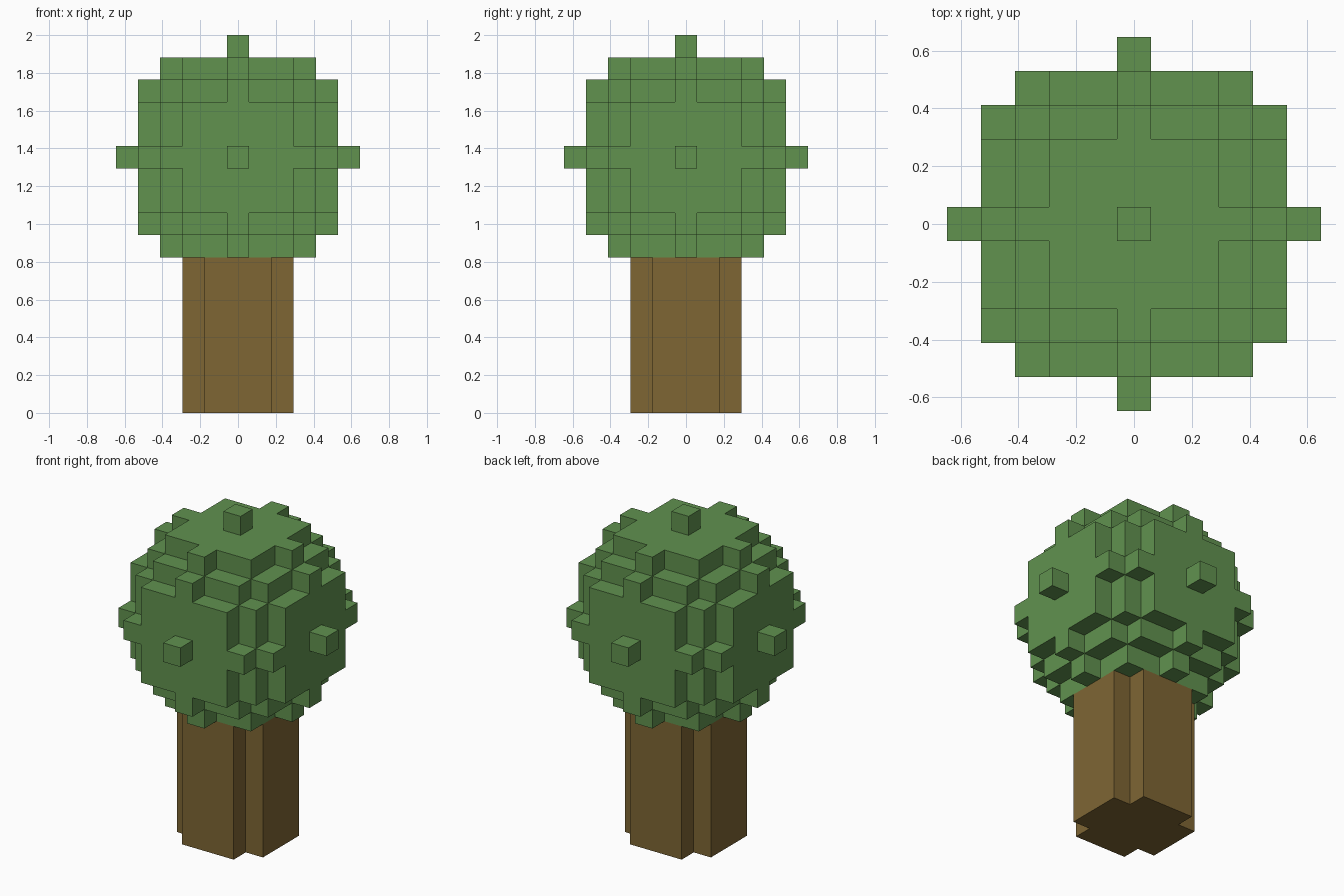
import bpy
import bmesh
from mathutils import Vector

cube = bpy.data.objects.get("Cube")
if cube:
    bpy.data.objects.remove(cube, do_unlink=True)

BLOCK = 2 / 17          # the tree is 17 blocks tall
TRUNK_BLOCKS = 7
CROWN_RADIUS = 5


def make_material(name, colour):
    mat = bpy.data.materials.new(name)
    mat.use_nodes = True
    mat.diffuse_color = colour
    bsdf = next(n for n in mat.node_tree.nodes if n.type == 'BSDF_PRINCIPLED')
    bsdf.inputs["Base Color"].default_value = colour
    bsdf.inputs["Roughness"].default_value = 0.9
    return mat


def make_object(name, bm, mat, z=0.0):
    bmesh.ops.recalc_face_normals(bm, faces=bm.faces)
    mesh = bpy.data.meshes.new(name)
    bm.to_mesh(mesh)
    bm.free()
    mesh.materials.append(mat)
    obj = bpy.data.objects.new(name, mesh)
    obj.location.z = z
    bpy.context.collection.objects.link(obj)
    return obj


leaf_green = make_material("leaf green", (0.119, 0.287, 0.078, 1))
bark_brown = make_material("bark brown", (0.209, 0.133, 0.034, 1))

# Trunk: a square with notched corners, extruded upward
quarter = [(2.5, -1.5), (2.5, 1.5), (1.5, 1.5)]
bm = bmesh.new()
outline = []
for turn in range(4):
    for x, y in quarter:
        for _ in range(turn):
            x, y = -y, x
        outline.append(bm.verts.new((x * BLOCK, y * BLOCK, 0)))
base = bm.faces.new(outline)
extruded = bmesh.ops.extrude_face_region(bm, geom=[base], use_keep_orig=True)
top = [g for g in extruded["geom"] if isinstance(g, bmesh.types.BMVert)]
bmesh.ops.translate(bm, verts=top, vec=(0, 0, TRUNK_BLOCKS * BLOCK))
make_object("trunk", bm, bark_brown)

# Crown: outer skin of all blocks whose centres lie inside a ball
span = range(-CROWN_RADIUS, CROWN_RADIUS + 1)
blocks = {(x, y, z) for x in span for y in span for z in span
          if x * x + y * y + z * z <= CROWN_RADIUS ** 2}

bm = bmesh.new()
corners = {}


def corner(point):
    key = tuple(round(2 * c) for c in point)
    if key not in corners:
        corners[key] = bm.verts.new(point * BLOCK)
    return corners[key]


for block in sorted(blocks):
    for axis in range(3):
        for side in (-1, 1):
            normal = Vector((0, 0, 0))
            normal[axis] = side
            centre = Vector(block)
            if tuple(int(c) for c in centre + normal) in blocks:
                continue
            u = Vector((0, 0, 0))
            u[(axis + 1) % 3] = 0.5
            v = normal.cross(u)
            mid = centre + normal / 2
            bm.faces.new([corner(mid + p) for p in (-u - v, u - v, u + v, v - u)])

make_object("leaf_crown", bm, leaf_green, (TRUNK_BLOCKS + 4.5) * BLOCK)
